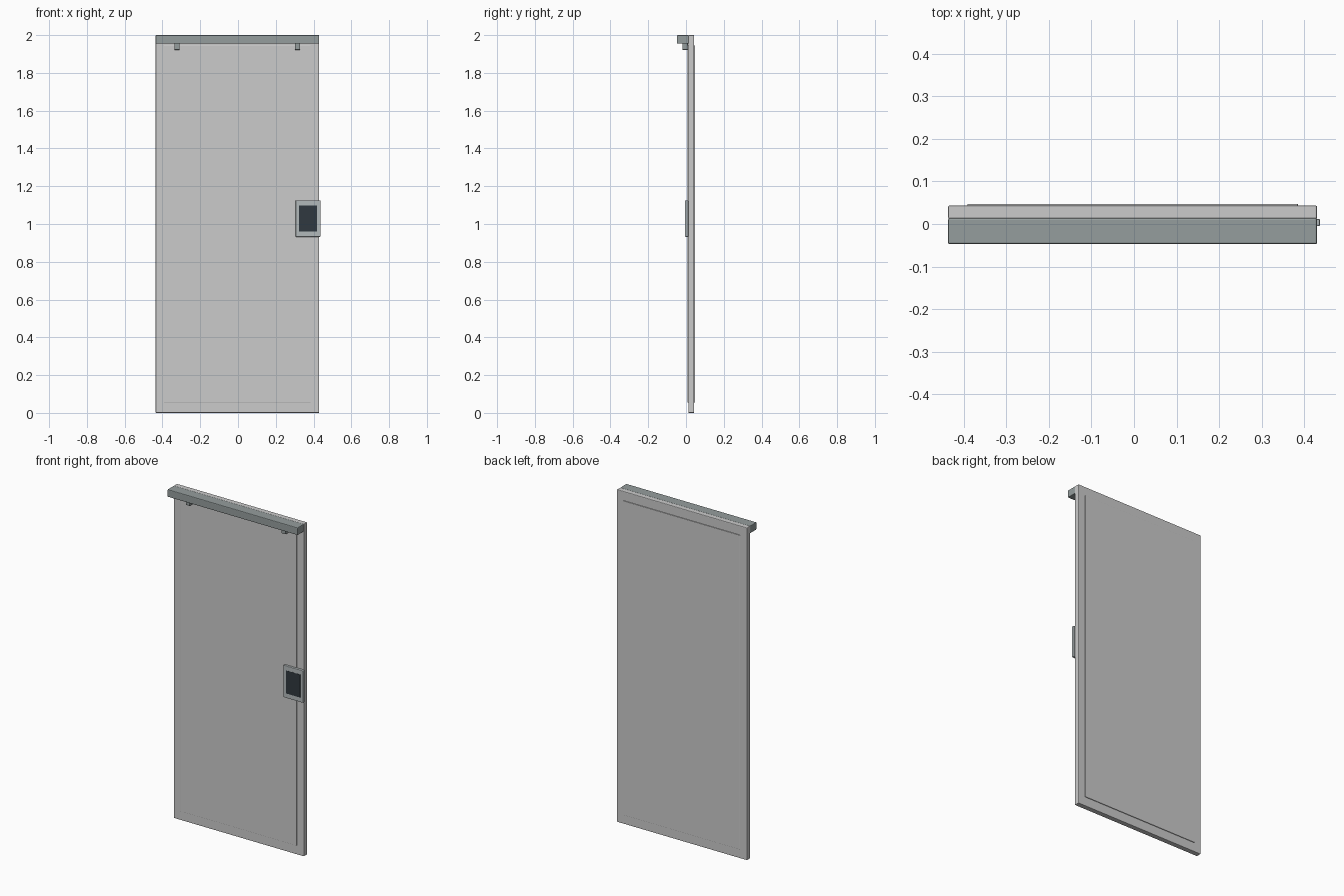
import bpy

if "Cube" in bpy.data.objects:
    bpy.data.objects.remove(bpy.data.objects["Cube"])


def material(name, rgb):
    m = bpy.data.materials.new(name)
    m.diffuse_color = (*rgb, 1)
    m.use_nodes = True
    m.node_tree.nodes["Principled BSDF"].inputs["Base Color"].default_value = m.diffuse_color
    return m


def box(name, x, y, z, bevel=0.0, mat=None):
    """Box from (min, max) ranges, with an optional chamfer."""
    bpy.ops.mesh.primitive_cube_add(
        size=1, location=[(a + b) / 2 for a, b in (x, y, z)])
    ob = bpy.context.object
    ob.name = name
    ob.scale = [b - a for a, b in (x, y, z)]
    bpy.ops.object.transform_apply(location=False, rotation=False, scale=True)
    if bevel:
        mod = ob.modifiers.new("edge_bevel", 'BEVEL')
        mod.width = bevel
        mod.segments = 2
    if mat:
        ob.data.materials.append(mat)
    return ob


rail_grey = material("rail_grey", (0.30, 0.34, 0.34))
plate_grey = material("plate_grey", (0.45, 0.49, 0.50))
dark = material("dark_grip", (0.03, 0.04, 0.05))

# Door leaf, with thin raised skins on both faces
X0, X1 = -0.4365, 0.43
MID = (X0 + X1) / 2
box("door_leaf", (X0, X1), (0.012, 0.0435), (0, 2), 0.004)
for name, y in (("front_skin", (0.008, 0.014)), ("back_skin", (0.042, 0.0475))):
    box(name, (MID - 0.388, MID + 0.388), y, (0.055, 1.945), 0.0015)

# Top guide rail
box("top_rail", (X0, X1), (-0.0475, 0.0135), (1.955, 2), 0.004, rail_grey)

# Hanger stops under the rail
for side, label in ((-1, "left"), (1, "right")):
    cx = MID + side * 0.319
    box(label + "_stop", (cx - 0.0135, cx + 0.0135), (-0.018, 0.0095),
        (1.922, 1.958), 0.002, rail_grey)

# Pull plate overlapping the door edge, with its dark grip
box("pull_plate", (0.305, 0.4365), (-0.005, 0.012), (0.932, 1.125), 0.003, plate_grey)
box("pull_grip", (0.322, 0.418), (-0.006, 0.005), (0.96, 1.098), 0.0, dark)
